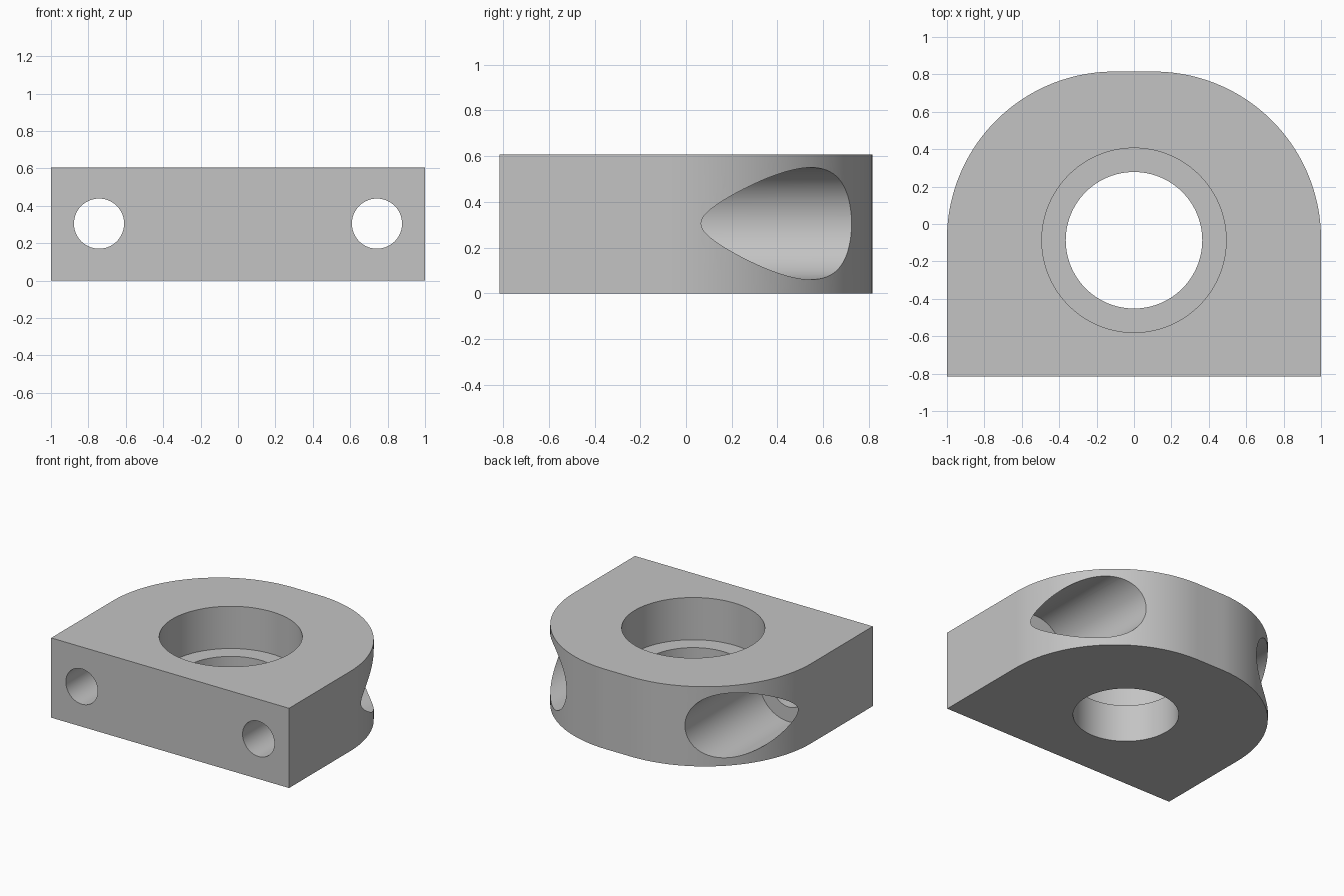
import bpy
from math import sin, cos, pi, radians

old = bpy.data.objects.get("Cube")
if old:
    bpy.data.objects.remove(old, do_unlink=True)

HEIGHT = 0.606
FRONT, BACK = -0.815, 0.815
CORNER_R = 0.895
BORE_Y = -0.087
SCREW_X, SCREW_Z = 0.743, 0.305

grey = bpy.data.materials.new("plain grey")
grey.use_nodes = True
colour = (0.55, 0.55, 0.55, 1)
grey.diffuse_color = colour
grey.node_tree.nodes["Principled BSDF"].inputs["Base Color"].default_value = colour


def make_block():
    """Extruded plate with a straight front and two large rounded back corners."""
    steps = 48
    right = [(1 - CORNER_R + CORNER_R * cos(a), BACK - CORNER_R + CORNER_R * sin(a))
             for a in (i / steps * pi / 2 for i in range(steps + 1))]
    outline = [(-1, FRONT), (1, FRONT)] + right + [(-x, y) for x, y in reversed(right)]
    n = len(outline)
    verts = [(x, y, z) for z in (0, HEIGHT) for x, y in outline]
    faces = [tuple(reversed(range(n))), tuple(range(n, 2 * n))]
    faces += [(i, (i + 1) % n, (i + 1) % n + n, i + n) for i in range(n)]
    mesh = bpy.data.meshes.new("mounting_block")
    mesh.from_pydata(verts, [], faces)
    mesh.materials.append(grey)
    obj = bpy.data.objects.new("mounting_block", mesh)
    bpy.context.collection.objects.link(obj)
    return obj


def drill(target, radius, start, end, along_y=False):
    """Cut a round hole between two points on a vertical or front-to-back axis."""
    centre = [(a + b) / 2 for a, b in zip(start, end)]
    depth = sum(abs(b - a) for a, b in zip(start, end))
    bpy.ops.mesh.primitive_cylinder_add(
        vertices=96, radius=radius, depth=depth, location=centre,
        rotation=(radians(90) if along_y else 0, 0, 0))
    cutter = bpy.context.object
    cutter.name = "hole_cutter"
    cutter.hide_render = True
    cutter.data.materials.append(grey)
    cut = target.modifiers.new("hole", "BOOLEAN")
    cut.operation = "DIFFERENCE"
    cut.solver = "EXACT"
    cut.object = cutter
    bpy.context.view_layer.objects.active = target
    bpy.ops.object.modifier_apply(modifier=cut.name)
    bpy.data.objects.remove(cutter, do_unlink=True)


block = make_block()

# Stepped central bore
drill(block, 0.365, (0, BORE_Y, -0.1), (0, BORE_Y, 0.5))
drill(block, 0.493, (0, BORE_Y, 0.285), (0, BORE_Y, 0.8))

# Screw holes with wide recesses opening through the rounded back
for side in (-1, 1):
    x = side * SCREW_X
    drill(block, 0.134, (x, -1, SCREW_Z), (x, 0, SCREW_Z), True)
    drill(block, 0.245, (x, -0.17, SCREW_Z), (x, 1, SCREW_Z), True)

# Smooth the curved walls and keep the rims crisp
bpy.ops.object.select_all(action="DESELECT")
block.select_set(True)
bpy.context.view_layer.objects.active = block
bpy.ops.object.shade_smooth_by_angle(angle=radians(25))
